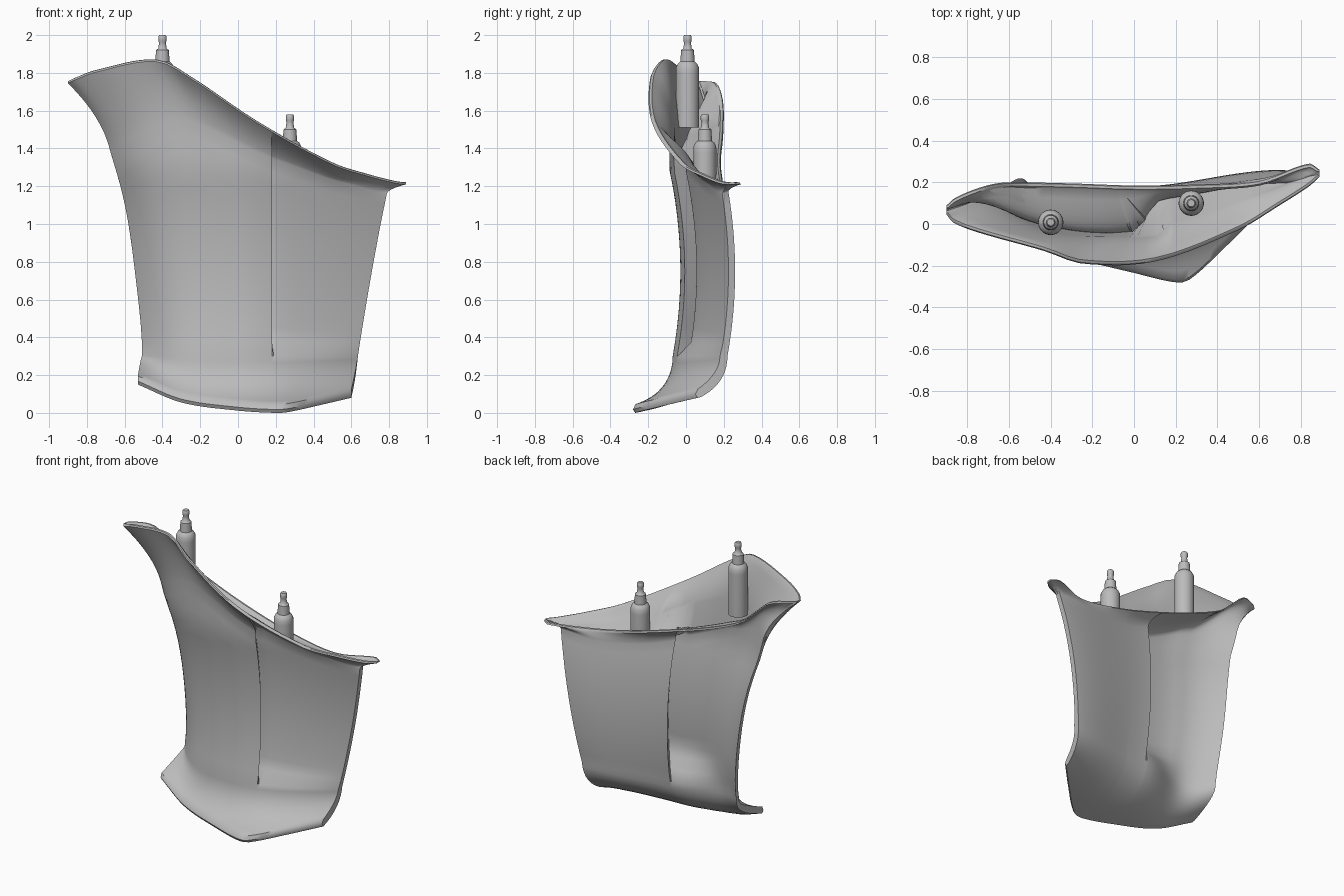
import bpy, bmesh, math

cube = bpy.data.objects.get("Cube")
if cube:
    bpy.data.objects.remove(cube, do_unlink=True)

grey = bpy.data.materials.new("plain grey")
grey.use_nodes = True
shade = (0.5, 0.5, 0.5, 1)
grey.diffuse_color = shade
grey.node_tree.nodes["Principled BSDF"].inputs["Base Color"].default_value = shade


def curve(table, x, col=1):
    """Smooth curve through the table rows, read at x."""
    x = min(max(x, table[0][0]), table[-1][0])
    last = len(table) - 1
    i = next(k for k in range(last) if x <= table[k + 1][0])

    def slope(k):
        a, b = table[max(k - 1, 0)], table[min(k + 1, last)]
        return (b[col] - a[col]) / (b[0] - a[0])
    p, q = table[i], table[i + 1]
    w = q[0] - p[0]
    t = (x - p[0]) / w
    return ((1 + 2 * t) * (1 - t) ** 2 * p[col] + t * t * (3 - 2 * t) * q[col]
            + w * t * (1 - t) * ((1 - t) * slope(i) - t * slope(i + 1)))


def smooth(a, b, x):
    t = min(max((x - a) / (b - a), 0), 1)
    return t * t * (3 - 2 * t)


def mix(a, b, t):
    return a + (b - a) * t


def bezier(a, b, c, t):
    return tuple((1 - t) ** 2 * i + 2 * t * (1 - t) * j + t * t * k for i, j, k in zip(a, b, c))


# Outlines: rim and foot lip as (x, y, z), side edges as (z, left, right)
FRONT_RIM = [(-.9, .045, 1.745), (-.87, .008, 1.76), (-.75, -.04, 1.805), (-.43, -.13, 1.86),
             (-.25, -.19, 1.77), (.1, -.18, 1.535), (.5, -.03, 1.315), (.7, .09, 1.25),
             (.84, .18, 1.215), (.89, .225, 1.21)]
BACK_RIM = [(-.9, .09, 1.745), (-.86, .125, 1.745), (-.75, .172, 1.73), (-.65, .197, 1.645),
            (-.55, .2, 1.555), (-.3, .195, 1.445), (0, .185, 1.345), (.3, .19, 1.26),
            (.6, .21, 1.205), (.84, .29, 1.21), (.89, .262, 1.21)]
LIP = [(-.53, -.08, .15), (-.3, -.16, .055), (0, -.235, .012), (.2, -.28, 0),
       (.27, -.265, .005), (.45, -.1, .045), (.6, .05, .08)]
SIDES = [(.2, -.51, .62), (.4, -.51, .65), (.7, -.54, .7), (1, -.58, .755), (1.2, -.622, .795),
         (1.4, -.68, .82), (1.6, -.725, .85)]
SEAM, SEAM_S, BACK_SEAM_S = .185, .58, .44
FOOT_TOP = .3
FRONT_TUCK, BACK_TUCK = -.055, .1


def across(s, left, right):
    if s < SEAM_S:
        return mix(left, SEAM, s / SEAM_S)
    return mix(SEAM, right, (s - SEAM_S) / (1 - SEAM_S))


def wall(s, z, back, tuck=0, soft=0):
    """Point on the two overlapping sheets; tuck sinks the seam sideways, soft widens its step."""
    fade = smooth(FOOT_TOP, .5 if back else .38, z)
    x = across(s, curve(SIDES, z, 1), curve(SIDES, z, 2)) + tuck * fade
    bow = -min(.2 * (z - .75) ** 2, .058)
    lead = max(.45 - s, 0) / .45
    q = max(s - .45, 0) / .55
    y = -.03 + .22 * lead ** 3.4 + .25 * q ** 1.6
    if back:
        thin = y + .03 + .04 * min(s * 5, 1)
        full = mix(y + .03, .18, smooth(0, BACK_SEAM_S, s))
        full = mix(full, .26, smooth(BACK_SEAM_S, 1, s))
        step = smooth(BACK_SEAM_S - .004, BACK_SEAM_S + .004 + soft, s)
        y = mix(full, mix(thin, full, step), fade)
    else:
        behind = .055 + .17 * max((s - SEAM_S) / (1 - SEAM_S), 0) ** 1.2
        y = mix(y, behind, fade * smooth(SEAM_S - .004 - soft * .4, SEAM_S + .004, s))
    return (x, y + bow, z)


def column(s, back, tuck=0):
    """One upright line: foot, wall, flared rim, then down inside the hollow."""
    lx = across(s, -.53, .6)
    ly, lz = curve(LIP, lx, 1), curve(LIP, lx, 2)
    edge = (lx, ly + (.012 if back else 0), lz + (0 if back else .018))
    lip = (lx, ly + (.03 if back else .012), lz + (.004 if back else .045))
    base = wall(s, FOOT_TOP, back)
    bend = (mix(lx, base[0], .6), base[1], lz + (.08 if back else .13))
    pts = [edge] + [bezier(lip, bend, base, i / 10) for i in range(10)]

    rx = across(s, -.9, .89)
    table = BACK_RIM if back else FRONT_RIM
    rim = (rx, curve(table, rx, 1), curve(table, rx, 2))
    if back:
        flare = mix(.3, .12, smooth(0, .25, s)) if s < BACK_SEAM_S else mix(.1, .04, smooth(.4, 1, s))
    else:
        flare = mix(.36, .05, smooth(0, .9, s))
    low, knee = rim[2] - flare, rim[2] - flare * (.45 if back else .5)

    def flared(side, soft):
        top = wall(s, low, back, side, soft)
        turn = (wall(s, knee, back, side)[0], mix(top[1], rim[1], 0 if back else .25), knee)
        return [bezier(top, turn, rim, i / 8) for i in range(9)]
    pts += [wall(s, mix(FOOT_TOP, low, i / 14), back, tuck) for i in range(14)]
    pts += flared(tuck, 0)

    # Rounded rim edge and inner skin, kept short of the opposite wall
    gap = curve(BACK_RIM, rx, 1) - curve(FRONT_RIM, rx, 1)
    inset = min(.026, gap * .4) * (-1 if back else 1)
    pts += [(rx, rim[1] + inset * k, rim[2] + h) for k, h in ((.2, .009), (.7, .011))]
    pts += [(x, y + inset, z + .002) for x, y, z in reversed(flared(0, .1))]
    return pts


def finish(name, bm):
    bmesh.ops.remove_doubles(bm, verts=bm.verts, dist=.0004)
    bmesh.ops.recalc_face_normals(bm, faces=bm.faces)
    mesh = bpy.data.meshes.new(name)
    bm.to_mesh(mesh)
    bm.free()
    obj = bpy.data.objects.new(name, mesh)
    mesh.materials.append(grey)
    bpy.context.collection.objects.link(obj)
    bpy.ops.object.select_all(action='DESELECT')
    obj.select_set(True)
    bpy.context.view_layer.objects.active = obj
    bpy.ops.object.shade_smooth_by_angle(angle=math.radians(45))


# Curved hollow shell; at each seam one sheet tucks behind the other
steps = [(1 - math.cos(math.pi * i / 48)) / 2 for i in range(49)]
sides = [(s, 0, 0) for s in steps if min(abs(s - SEAM_S), abs(s - BACK_SEAM_S)) > .01]
for at, front_tuck, back_tuck in ((SEAM_S, FRONT_TUCK, 0), (BACK_SEAM_S, 0, BACK_TUCK)):
    sides += [(at - .0045, 0, 0), (at - .004, 0, back_tuck),
              (at + .004, front_tuck, 0), (at + .0045, 0, 0)]
sides.sort()
n = len(sides)
bm = bmesh.new()
ring = [column(s, False, f) for s, f, b in sides] + [column(s, True, b) for s, f, b in reversed(sides)]
grid = [[bm.verts.new(p) for p in col] for col in ring]
rows = len(grid[0])
for i in range(2 * n):
    a, b = grid[i], grid[(i + 1) % (2 * n)]
    for r in range(rows - 1):
        bm.faces.new((a[r], b[r], b[r + 1], a[r + 1]))
# Foot edge and floor of the hollow
for i in range(n - 1):
    for r in (0, rows - 1):
        bm.faces.new((grid[i][r], grid[i + 1][r], grid[-2 - i][r], grid[-1 - i][r]))
finish("curved_shell", bm)


# Stepped round pins standing in the hollow
PIN = [(0, 0), (.017, 0), (.022, -.008), (.022, -.03), (.018, -.04), (.022, -.07), (.034, -.08),
       (.038, -.14), (.05, -.15), (.06, -.17), (.061, -.2)]


def pin(name, x, y, top, length):
    bm = bmesh.new()
    profile = [bm.verts.new((x + r, y, top + z)) for r, z in PIN + [(.061, -length), (0, -length)]]
    edges = [bm.edges.new(pair) for pair in zip(profile, profile[1:])]
    bmesh.ops.spin(bm, geom=profile + edges, cent=(x, y, 0), axis=(0, 0, 1),
                   angle=math.tau, steps=28)
    finish(name, bm)


pin("tall_pin", -.4, .008, 2, .49)
pin("short_pin", .275, .1, 1.58, .34)
